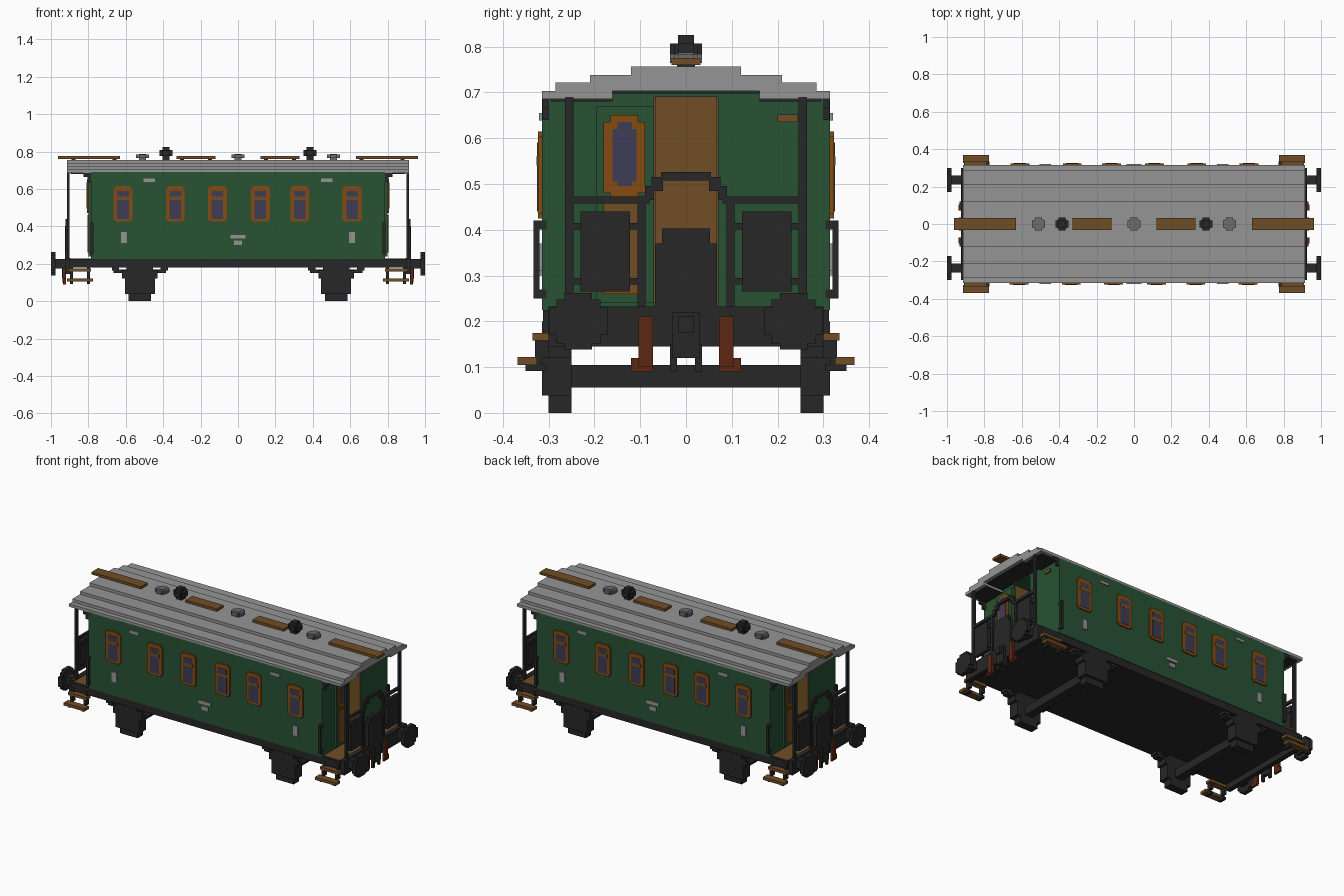
import bpy
import bmesh
from mathutils import Vector

default_cube = bpy.data.objects.get("Cube")
if default_cube:
    bpy.data.objects.remove(default_cube, do_unlink=True)


def material(name, red, green, blue):
    mat = bpy.data.materials.new(name)
    mat.use_nodes = True
    mat.diffuse_color = (red, green, blue, 1)
    mat.node_tree.nodes["Principled BSDF"].inputs["Base Color"].default_value = (red, green, blue, 1)
    return mat


green_paint = material("green paint", .02, .085, .033)
black_iron = material("black iron", .02, .02, .02)
roof_grey = material("roof grey", .3, .3, .3)
vent_grey = material("vent grey", .15, .15, .15)
brown_wood = material("brown wood", .16, .075, .018)
orange_frame = material("orange frame", .24, .07, .005)
blue_glass = material("blue glass", .048, .045, .09)
red_hose = material("red hose", .11, .02, .006)

# Shared limits of the coach
BODY_END, SIDE, FLOOR, EAVE = .785, .315, .225, .69
ROOF_END, DOORWAY, NICHE = .915, .07, .5
ONCE = [(1, 1)]
TURNED = [(1, 1), (-1, -1)]
CORNERS = [(1, 1), (-1, 1), (1, -1), (-1, -1)]


def part(name, mat, boxes, copies=ONCE):
    """One object from boxes given as x, y and z ranges, repeated with x and y signs."""
    bm = bmesh.new()
    for sign_x, sign_y in copies:
        for x_range, y_range, z_range in boxes:
            low, high = (Vector(corner) for corner in zip(x_range, y_range, z_range))
            cube = bmesh.ops.create_cube(bm, size=1)
            for vert in cube["verts"]:
                spot = (low + high) / 2 + vert.co * (high - low)
                vert.co = (spot.x * sign_x, spot.y * sign_y, spot.z)
    bmesh.ops.recalc_face_normals(bm, faces=bm.faces)
    mesh = bpy.data.meshes.new(name)
    bm.to_mesh(mesh)
    bm.free()
    mesh.materials.append(mat)
    obj = bpy.data.objects.new(name, mesh)
    bpy.context.collection.objects.link(obj)
    return obj


def around(centre, half):
    return (centre - half, centre + half)


def even(half):
    return (-half, half)


# Body with an open doorway at each end
part("body", green_paint, [(even(NICHE), even(SIDE), (FLOOR, EAVE))])
part("body_ends", green_paint, [((NICHE, BODY_END), (DOORWAY, SIDE), (FLOOR, EAVE))], CORNERS)
part("gables", green_paint, [((BODY_END - .1, BODY_END), even(.16), (EAVE, .7))], TURNED)
part("doorway_lining", brown_wood, [
    ((NICHE, NICHE + .01), even(DOORWAY), (FLOOR, EAVE)),
    ((NICHE, BODY_END - .01), (DOORWAY - .005, DOORWAY), (FLOOR, EAVE)),
    ((NICHE, BODY_END - .01), (-DOORWAY, .005 - DOORWAY), (FLOOR, EAVE))], TURNED)

# Open doors folded back against the end walls
door_face = BODY_END + .015
part("end_doors", green_paint, [((BODY_END, door_face), (-.195, -DOORWAY), (.24, .67))], TURNED)
part("door_panels", brown_wood, [((door_face, door_face + .005), (-.18, -.1), (.27, .46))], TURNED)
part("door_window_frames", orange_frame, [
    ((door_face, door_face + .006), (-.18, -.09), (.48, .635)),
    ((door_face, door_face + .006), (-.165, -.105), (.47, .65)),
    ((door_face, door_face + .004), (-.18, -.1), (.26, .27))], TURNED)
part("door_glass", blue_glass, [
    ((door_face, door_face + .009), (-.16, -.108), (.505, .62)),
    ((door_face, door_face + .009), (-.15, -.118), (.495, .635))], TURNED)
part("end_plates", brown_wood, [((BODY_END, BODY_END + .008), (.2, .245), (.635, .652))], TURNED)

# Side windows
frames, bars, glass = [], [], []
for x in (-.615, -.335, -.11, .12, .33, .61):
    frames.append((around(x, .05), (-SIDE - .008, -SIDE), (.435, .605)))
    frames.append((around(x, .04), (-SIDE - .008, -SIDE), (.425, .615)))
    bars.append((around(x, .033), (-SIDE - .011, -SIDE), (.54, .56)))
    for z_range in ((.44, .54), (.56, .59)):
        glass.append((around(x, .031), (-SIDE - .01, -SIDE), z_range))
part("window_frames", orange_frame, frames, TURNED)
part("window_bars", brown_wood, bars, TURNED)
part("window_glass", blue_glass, glass, TURNED)

# Plain plates on the sides
plate_y = (-SIDE - .006, -SIDE)
plates = [(even(.04), plate_y, (.335, .355)), (even(.022), plate_y, (.3, .325))]
for sign in (-1, 1):
    plates.append((around(sign * .61, .016), plate_y, (.31, .37)))
    plates.append((around(sign * .475, .03), plate_y, (.638, .655)))
part("side_plates", roof_grey, plates, TURNED)

# Stepped roof and its dark porch ceiling
part("roof", roof_grey, [
    (even(ROOF_END), (.16, SIDE), (.685, .703)),
    (even(ROOF_END), (0, .285), (.703, .721)),
    (even(ROOF_END), (0, .21), (.721, .738)),
    (even(ROOF_END), (0, .12), (.738, .756))], TURNED)
part("ceiling", black_iron, [
    (even(ROOF_END - .02), (.16, SIDE - .02), (.68, .686)),
    (even(ROOF_END - .02), (0, .16), (.697, .704))], TURNED)
part("roof_walkways", brown_wood, [
    ((.63, .963), even(.032), (.76, .775)),
    ((.12, .33), even(.032), (.76, .775))], TURNED)
part("walkway_supports", black_iron, [
    (around(x, .01), even(.02), (.75, .762)) for x in (.15, .3, .66, .88)], TURNED)


def vent(name, mat, x, rise):
    middle = rise * .6
    part(name, mat, [
        (around(x, .035), even(.018), (.755 + rise * .3, .755 + middle + .01)),
        (around(x, .018), even(.035), (.755 + rise * .3, .755 + middle + .01)),
        (around(x, .025), even(.025), (.755 + rise * .3, .755 + middle + .01)),
        (around(x, .018), even(.018), (.75, .755 + rise))])


for label, x in (("right", -.51), ("middle", 0), ("left", .51)):
    vent("grey_vent_" + label, vent_grey, x, .032)
for label, x in (("right", -.385), ("left", .385)):
    vent("chimney_" + label, black_iron, x, .07)

# Underframe, porch floors and buffer beams
part("underframe", black_iron, [(even(.9), even(SIDE - .003), (.18, FLOOR))])
part("porch_floors", brown_wood, [((BODY_END, .9), even(.3), (FLOOR - .01, FLOOR + .004))], TURNED)
part("buffer_beams", black_iron, [((.895, .925), even(.3), (.145, .232))], TURNED)
part("buffers", black_iron, [
    ((.92, .985), around(.235, .025), around(.2, .025)),
    ((.975, 1), around(.235, .064), around(.2, .03)),
    ((.975, 1), around(.235, .03), around(.2, .062)),
    ((.975, 1), around(.235, .048), around(.2, .048))], CORNERS)
part("couplings", black_iron, [
    ((.92, .94), even(.03), (.12, .22)),
    ((.94, .955), even(.018), (.175, .21)),
    ((.92, .935), (-.035, -.02), (.09, .15)),
    ((.92, .935), (.02, .035), (.09, .15))], TURNED)
part("brake_hoses", red_hose, [
    ((.92, .937), around(.088, .016), (.1, .21)),
    ((.92, .932), (.072, .12), (.09, .12))], CORNERS)

# Porch railings with an arched gate
rail_x = (.9, .915)
part("porch_posts", black_iron, [
    (rail_x, around(.255, .009), (FLOOR, EAVE)),
    (rail_x, around(.097, .009), (FLOOR, .47))], CORNERS)
part("railings", black_iron, [
    (rail_x, (.08, .255), (.457, .473)),
    (rail_x, (.07, .09), (.465, .495)),
    (rail_x, (.05, .075), (.485, .515)),
    (rail_x, (0, .055), (.508, .526)),
    (rail_x, (.1, .255), (.28, .295)),
    (rail_x, (.1, .255), (.4, .415)),
    ((.903, .922), (.122, .23), (.265, .44))], CORNERS)
part("gates", black_iron, [
    ((.903, .925), even(.068), (FLOOR, .37)),
    ((.903, .925), even(.052), (.37, .403))], TURNED)
part("handrails", black_iron, [
    (around(.78, .008), (.32, .333), (.25, .42)),
    (around(.78, .008), (SIDE - .01, .33), (.25, .27)),
    (around(.78, .008), (SIDE - .01, .33), (.4, .42))], CORNERS)
part("roof_brackets", black_iron, [
    ((BODY_END, BODY_END + .04), (.3, .313), (.665, EAVE)),
    ((BODY_END, BODY_END + .02), (.3, .313), (.64, EAVE))], CORNERS)

# Hanging steps beside each porch
part("step_boards", brown_wood, [
    ((.785, .91), (.295, .335), (.158, .175)),
    ((.775, .915), (.325, .368), (.105, .122))], CORNERS)
part("step_hangers", black_iron, [
    box for x in (.8, .89) for box in (
        (around(x, .008), (.3, .315), (.12, .2)),
        (around(x, .008), (.305, .35), (.092, .106)),
        (around(x, .008), (.315, .33), (.1, .16)))], CORNERS)

# Axles, axle boxes and springs
AXLE = .525
part("axles", black_iron, [(around(AXLE, .025), even(.26), (.055, .105))], TURNED)
part("axle_boxes", black_iron, [
    (around(AXLE, .06), (.25, .3), (0, .18)),
    (around(AXLE, .08), (.25, SIDE), (.038, .13)),
    (around(AXLE, .095), (.25, SIDE), (.12, .165)),
    (around(AXLE, .07), (.25, SIDE), (.16, .185))], CORNERS)
part("springs", black_iron, [
    (around(AXLE, .14), (.26, .3), (.15, .168)),
    (around(AXLE + .13, .02), (.26, .305), (.163, .185)),
    (around(AXLE - .13, .02), (.26, .305), (.163, .185))], CORNERS)
